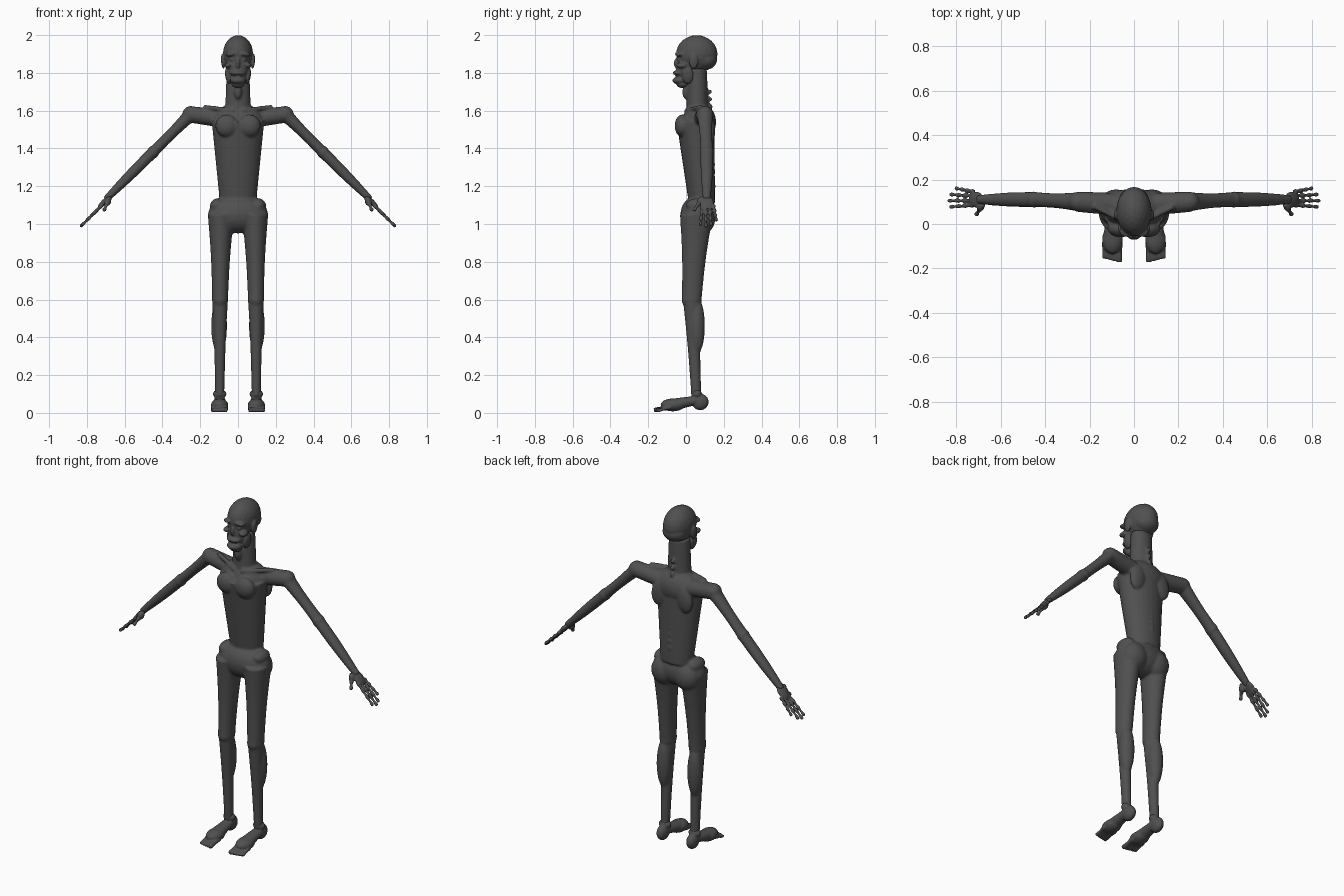
import bpy, bmesh, math
from mathutils import Vector, Matrix

cube = bpy.data.objects.get("Cube")
if cube:
    bpy.data.objects.remove(cube, do_unlink=True)

skin = bpy.data.materials.new("dark_grey_skin")
skin.use_nodes = True
grey = (0.08, 0.08, 0.08, 1)
skin.diffuse_color = grey
skin.node_tree.nodes["Principled BSDF"].inputs["Base Color"].default_value = grey

SIDEWAYS, DEPTHWAYS = Vector((1, 0, 0)), Vector((0, 1, 0))
SIDES = {"left": 1, "right": -1}


def mirrored(point, side):
    x, y, z = point
    return Vector((x * side, y, z))


def segment(bm, start, end, thick, thin, side=1, across=SIDEWAYS, ratio=1, swell=0, waves=1):
    """Tapered oval limb between two joints, swelling or rippling along its length."""
    start, end = mirrored(start, side), mirrored(end, side)
    along = (end - start).normalized()
    u = (across - along * across.dot(along)).normalized()
    v = along.cross(u) * ratio
    steps, corners = 20, 24
    rings = []
    for i in range(steps + 1):
        t = i / steps
        radius = thick + (thin - thick) * t + swell * math.sin(math.pi * waves * t)
        centre = start.lerp(end, t)
        angles = [math.tau * k / corners for k in range(corners)]
        rings.append([bm.verts.new(centre + radius * (u * math.cos(a) + v * math.sin(a)))
                      for a in angles])
    for lower, upper in zip(rings, rings[1:]):
        for k in range(corners):
            following = (k + 1) % corners
            bm.faces.new((lower[k], lower[following], upper[following], upper[k]))
    bm.faces.new(rings[0])
    bm.faces.new(rings[-1])


def blob(bm, centre, radii, side=1, tilt=0):
    """Ellipsoid mass, tilted in the frontal plane."""
    place = Matrix.Translation(mirrored(centre, side))
    turn = Matrix.Rotation(tilt * side, 4, "Y")
    bmesh.ops.create_icosphere(bm, subdivisions=3, radius=1,
                               matrix=place @ turn @ Matrix.Diagonal((*radii, 1)))


def pair(bm, centre, radii, tilt=0):
    for side in SIDES.values():
        blob(bm, centre, radii, side, tilt)


def finish(bm, name, voxel, iterations):
    """Fuse the overlapping masses into one soft skin."""
    bmesh.ops.recalc_face_normals(bm, faces=bm.faces)
    mesh = bpy.data.meshes.new(name)
    bm.to_mesh(mesh)
    bm.free()
    mesh.materials.append(skin)
    part = bpy.data.objects.new(name, mesh)
    bpy.context.collection.objects.link(part)
    fuse = part.modifiers.new("fuse", "REMESH")
    fuse.mode = "VOXEL"
    fuse.voxel_size = voxel
    fuse.use_smooth_shade = True
    soften = part.modifiers.new("soften", "SMOOTH")
    soften.factor = 0.5
    soften.iterations = iterations


# Joints of the left side
collar = (.1, .09, 1.56)
shoulder = (.25, .1, 1.58)
elbow = (.45, .11, 1.38)
wrist = (.7, .11, 1.13)
hip = (.09, .055, 1.05)
knee = (.095, .03, .6)
ankle = (.097, .055, .08)

body = bmesh.new()

# Trunk: waist to chest, upper chest, pelvis, neck and throat
segment(body, (0, .085, 1.1), (0, .05, 1.55), .095, .14, ratio=.72)
blob(body, (0, .07, 1.54), (.14, .09, .1))
blob(body, (0, .06, 1.05), (.16, .09, .1))
segment(body, (0, .06, 1.55), (0, .06, 1.82), .07, .06, ratio=.85)
blob(body, (0, 0, 1.7), (.02, .02, .04))

# Chest muscles, shoulder blades, buttocks and hip crests
pair(body, (.06, -.02, 1.52), (.06, .04, .06))
pair(body, (.08, .13, 1.5), (.05, .025, .08), tilt=-.2)
pair(body, (.075, .095, 1.03), (.075, .06, .08))
pair(body, (.11, .06, 1.1), (.04, .06, .035), tilt=.5)

# Spine
for k in range(14):
    rise = k / 13
    blob(body, (0, .145 - rise * .02, 1.2 + rise / 2), (.011, .014, .013))

# Arms, legs and collarbones
for side in SIDES.values():
    segment(body, (.02, 0, 1.6), (.18, .08, 1.62), .012, .012, side, DEPTHWAYS)
    segment(body, collar, shoulder, .05, .046, side, DEPTHWAYS, ratio=.95)
    blob(body, shoulder, (.045, .045, .045), side)
    segment(body, shoulder, elbow, .043, .034, side, DEPTHWAYS, ratio=.85, swell=-.005)
    blob(body, elbow, (.032, .037, .034), side)
    segment(body, elbow, wrist, .034, .02, side, DEPTHWAYS, ratio=.88, swell=.004)
    segment(body, hip, knee, .07, .042, side, ratio=1.25, swell=-.005)
    blob(body, knee, (.043, .054, .05), side)
    segment(body, knee, ankle, .042, .024, side, ratio=1.1, swell=-.003)
    blob(body, (.1, .058, .46), (.042, .042, .15), side)
finish(body, "body", .007, 3)

# Head: cranium, back of skull, face and nose
head = bmesh.new()
blob(head, (0, .057, 1.9), (.08, .11, .1))
blob(head, (0, .1, 1.87), (.07, .065, .055))
blob(head, (0, 0, 1.83), (.058, .05, .09))
blob(head, (0, -.045, 1.85), (.012, .02, .03))

# Upper lip, lower lip and chin
blob(head, (0, -.035, 1.8), (.043, .035, .016))
blob(head, (0, -.03, 1.76), (.042, .042, .022))
blob(head, (0, -.02, 1.74), (.035, .03, .02))

# Brows, eyes, cheekbones, jaw corners and ears
pair(head, (.034, -.033, 1.9), (.032, .026, .013), tilt=.15)
pair(head, (.03, -.033, 1.87), (.013, .012, .012))
pair(head, (.052, -.02, 1.84), (.02, .032, .015), tilt=.2)
pair(head, (.052, .01, 1.785), (.016, .03, .045), tilt=.15)
pair(head, (.08, .04, 1.86), (.01, .024, .04), tilt=.1)
finish(head, "head", .005, 2)

for label, side in SIDES.items():
    # Foot: heel, ankle, arch and ball
    foot = bmesh.new()
    blob(foot, (.097, .075, .058), (.03, .045, .044), side)
    blob(foot, (.097, .058, .1), (.036, .026, .026), side)
    segment(foot, (.097, .07, .07), (.097, -.06, .045), .028, .04, side, ratio=.8)
    blob(foot, (.097, -.07, .042), (.046, .065, .034), side)
    # Toes, shrinking outward
    for k in range(5):
        x, radius = .066 + .017 * k, .014 - .001 * k
        tip = (x, -.17 + .004 * k, radius)
        segment(foot, (x, -.08, .032), tip, radius, radius * .8, side, swell=.001, waves=3)
    finish(foot, label + "_foot", .005, 1)

    # Hand: palm, thumb and four knuckled fingers
    hand = bmesh.new()
    blob(hand, (.71, .11, 1.115), (.045, .036, .014), side, tilt=.8)
    blob(hand, (.69, .08, 1.12), (.018, .022, .024), side)
    segment(hand, (.68, .09, 1.14), (.71, .04, 1.07), .012, .008, side, swell=.002, waves=5)
    for k in range(4):
        reach = .835 - .008 * (k - 1) ** 2
        base = (.72, .085 + .02 * k, 1.1)
        tip = (reach, .077 + .028 * k, 1.82 - reach)
        segment(hand, base, tip, .009, .007, side, DEPTHWAYS, swell=.002, waves=7)
    finish(hand, label + "_hand", .004, 1)
